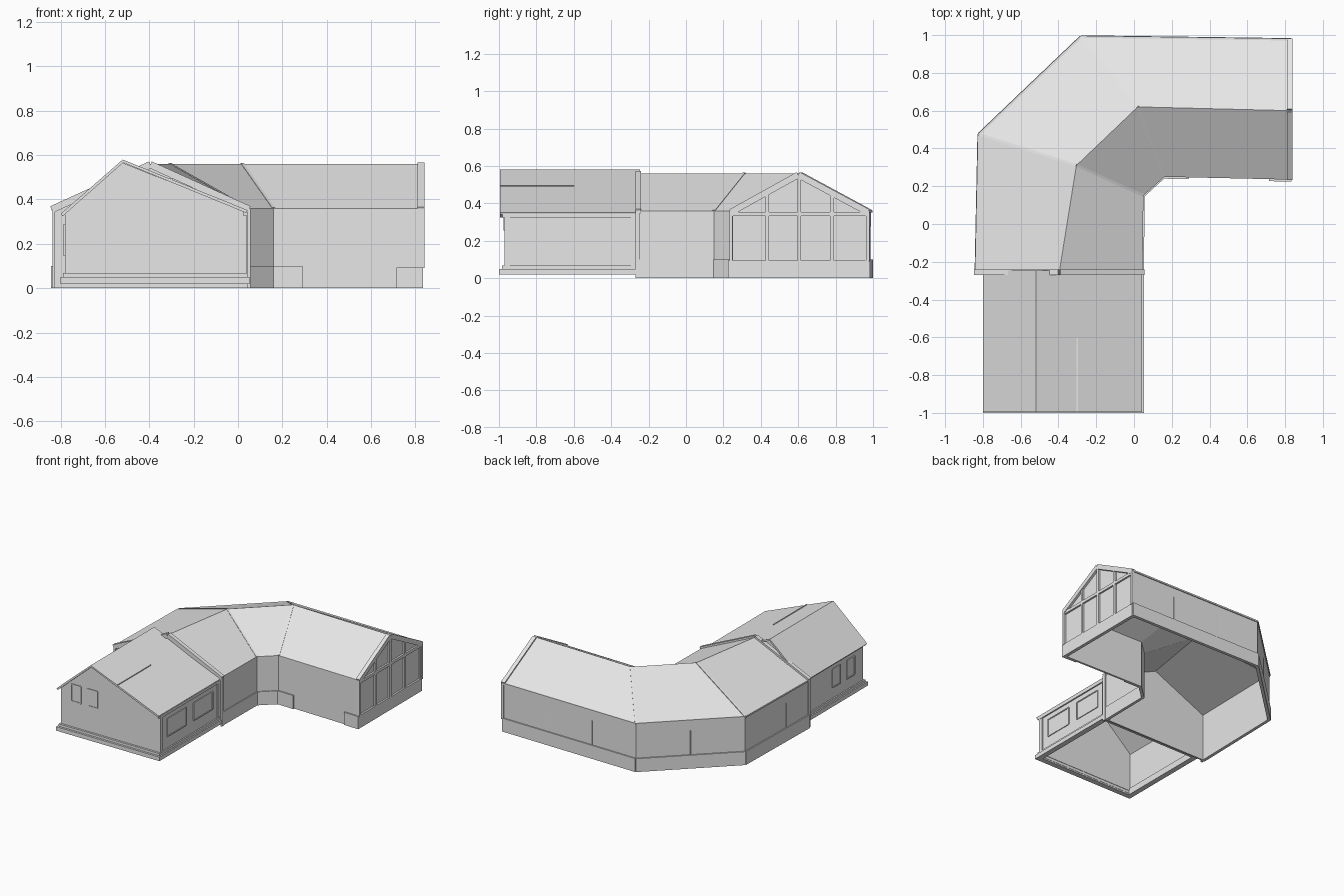
import bpy
from mathutils import Vector

cube = bpy.data.objects.get("Cube")
if cube:
    bpy.data.objects.remove(cube, do_unlink=True)

grey = bpy.data.materials.new("pale_grey")
grey.use_nodes = True
grey.diffuse_color = (0.8, 0.8, 0.8, 1)
grey.node_tree.nodes["Principled BSDF"].inputs["Base Color"].default_value = (0.8, 0.8, 0.8, 1)


def mesh(name, verts, faces, thick=0.0):
    me = bpy.data.meshes.new(name)
    me.from_pydata([tuple(v) for v in verts], [], faces)
    me.materials.append(grey)
    ob = bpy.data.objects.new(name, me)
    bpy.context.collection.objects.link(ob)
    if thick:
        mod = ob.modifiers.new("thickness", 'SOLIDIFY')
        mod.thickness = thick
        mod.offset = -1
    return ob


HEX = [(0, 3, 2, 1), (4, 5, 6, 7), (0, 1, 5, 4), (1, 2, 6, 5), (2, 3, 7, 6), (3, 0, 4, 7)]


def bar(name, p, q, w, h):
    """Box of width w and height h running from p to q."""
    p, q = Vector(p), Vector(q)
    d = (q - p).normalized()
    side = d.cross(Vector((0, 0, 1)))
    side = Vector((1, 0, 0)) if side.length < 0.01 else side.normalized()
    up = side.cross(d)
    corners = [side * a * w / 2 + up * b * h / 2 for a, b in ((-1, -1), (1, -1), (1, 1), (-1, 1))]
    return mesh(name, [e + c for e in (p, q) for c in corners], HEX)


def box(name, x0, x1, y0, y1, z0, z1):
    return mesh(name, [(x, y, z) for z in (z0, z1)
                       for x, y in ((x0, y0), (x1, y0), (x1, y1), (x0, y1))], HEX)


def ring(name, x0, x1, y0, y1, z0, z1, w):
    """Open rectangular skirting."""
    box(name + "_front", x0, x1, y0, y0 + w, z0, z1)
    box(name + "_back", x0, x1, y1 - w, y1, z0, z1)
    box(name + "_right", x0, x0 + w, y0 + w, y1 - w, z0, z1)
    box(name + "_left", x1 - w, x1, y0 + w, y1 - w, z0, z1)


def window(name, axis, at, out, a0, a1, z0, z1):
    """Framed window on a wall lying at one x or y coordinate."""
    def place(a, z, depth):
        return (at + out * depth, a, z) if axis == 'x' else (a, at + out * depth, z)
    loop = [(a0, z0), (a1, z0), (a1, z1), (a0, z1)]
    mesh(name + "_pane", [place(a, z, 0.002) for a, z in loop], [(0, 1, 2, 3)])
    for i in range(4):
        bar(name + "_frame", place(*loop[i], 0.002), place(*loop[(i + 1) % 4], 0.002), 0.008, 0.008)


# Bent main wing: outer wall, ridge and courtyard wall lines
EAVE, RIDGE = 0.36, 0.56
outer = [(-0.835, -0.25), (-0.82, 0.475), (-0.28, 0.99), (0.83, 0.975)]
ridge = [(-0.395, -0.25), (-0.305, 0.31), (0.02, 0.62), (0.83, 0.6)]
inner = [(0.045, -0.25), (0.05, 0.15), (0.16, 0.25), (0.83, 0.235)]


def at_z(points, z):
    return [Vector((x, y, z)) for x, y in points]


def strip(name, low, high, thick, flip):
    n = len(low)
    faces = [(i, i + 1, n + i + 1, n + i) for i in range(n - 1)]
    if flip:
        faces = [f[::-1] for f in faces]
    return mesh(name, low + high, faces, thick)


strip("outer_wall", at_z(outer, 0), at_z(outer, EAVE), 0.015, True)
strip("courtyard_wall", at_z(inner, 0), at_z(inner, EAVE), 0.015, False)
strip("outer_roof", at_z(outer, EAVE), at_z(ridge, RIDGE), 0.012, True)
strip("courtyard_roof", at_z(inner, EAVE), at_z(ridge, RIDGE), 0.012, False)

# Hip and ridge trim
for i in (1, 2):
    for side in (outer, inner):
        bar("hip_cap", at_z(side, EAVE)[i], at_z(ridge, RIDGE)[i], 0.014, 0.008)
for i in range(3):
    bar("eave_trim", at_z(outer, EAVE - 0.004)[i], at_z(outer, EAVE - 0.004)[i + 1], 0.014, 0.012)
    bar("plinth", at_z(outer, 0.05)[i], at_z(outer, 0.05)[i + 1], 0.018, 0.1)
for i in range(2):
    bar("courtyard_plinth", at_z(inner, 0.05)[i], at_z(inner, 0.05)[i + 1], 0.014, 0.1)
bar("courtyard_plinth_end", (0.16, 0.25, 0.05), (0.29, 0.247, 0.05), 0.02, 0.1)
bar("courtyard_plinth_corner", (0.715, 0.237, 0.047), (0.835, 0.234, 0.047), 0.02, 0.094)

# Thin upright joints on the outer walls
for a, b, steps in ((0, 1, (0.35, 0.7)), (1, 2, (0.5,)), (2, 3, (0.33, 0.67))):
    for t in steps:
        p = Vector(outer[a]).lerp(Vector(outer[b]), t)
        bar("wall_joint", (p.x, p.y, 0.1), (p.x, p.y, 0.28), 0.006, 0.006)

# End gables of the main wing, with raised edge boards
mesh("south_gable", [(-0.835, -0.25, 0), (0.045, -0.25, 0), (0.045, -0.25, EAVE),
                     (-0.395, -0.25, RIDGE), (-0.835, -0.25, EAVE)], [(0, 1, 2, 3, 4)], 0.012)
mesh("east_gable", [(0.822, 0.235, 0), (0.822, 0.975, 0), (0.822, 0.975, EAVE),
                    (0.822, 0.6, RIDGE), (0.822, 0.235, EAVE)], [(0, 1, 2, 3, 4)], 0.012)
for x in (-0.84, 0.05):
    bar("south_gable_board", (x, -0.255, EAVE - 0.005), (-0.395, -0.255, RIDGE - 0.003), 0.03, 0.032)
    bar("south_corner_post", (x * 0.99, -0.258, 0), (x * 0.99, -0.258, EAVE), 0.012, 0.025)
for y in (0.24, 0.973):
    bar("east_gable_board", (0.825, y, EAVE - 0.008), (0.825, 0.6, RIDGE - 0.008), 0.03, 0.034)
    bar("east_corner_post", (0.83, y, 0.09), (0.83, y, EAVE), 0.02, 0.016)

# Glazed east gable: bars over a recessed pane
box("gable_base", 0.815, 0.835, 0.235, 0.975, 0, 0.095)
bar("gable_crossbar", (0.826, 0.24, 0.342), (0.826, 0.97, 0.342), 0.018, 0.022)
for y, top in ((0.435, 0.455), (0.605, 0.54), (0.78, 0.455)):
    bar("gable_mullion", (0.826, y, 0.095), (0.826, y, top), 0.018, 0.02)

# Front annex: walls under an off-centre ridge
X0, X1, Y0, Y1 = -0.78, 0.032, -0.97, -0.26
profile = [(X0, 0.03), (X1, 0.03), (X1, 0.345), (-0.52, 0.565), (X0, 0.34)]
mesh("annex_front_wall", [(x, Y0, z) for x, z in profile], [(0, 1, 2, 3, 4)], 0.012)
mesh("annex_left_wall", [(X1, Y0, 0.03), (X1, Y1, 0.03), (X1, Y1, 0.345), (X1, Y0, 0.345)],
     [(0, 1, 2, 3)], 0.012)
mesh("annex_right_wall", [(X0, Y0, 0.03), (X0, Y1, 0.03), (X0, Y1, 0.34), (X0, Y0, 0.34)],
     [(3, 2, 1, 0)], 0.012)
roof_line = [(-0.8, 0.335), (-0.52, 0.58), (0.043, 0.352)]
mesh("annex_roof", [(x, y, z) for y in (-0.995, -0.245) for x, z in roof_line],
     [(0, 1, 4, 3), (1, 2, 5, 4)], -0.014).modifiers[0].offset = 1
bar("annex_roof_seam", (-0.3, -0.995, 0.492), (-0.3, -0.6, 0.492), 0.008, 0.008)

# Annex skirting, posts and eave beam
ring("annex_base", -0.8, 0.052, -1.0, -0.25, 0.02, 0.05, 0.04)
ring("annex_sill", -0.79, 0.042, -0.985, -0.25, 0.05, 0.068, 0.03)
box("annex_eave_beam", 0.025, 0.042, -0.98, -0.25, 0.325, 0.345)
for y in (-0.955, -0.28):
    box("annex_post", 0.025, 0.04, y - 0.015, y + 0.015, 0.06, 0.33)

# Annex windows
for y in (-0.88, -0.57):
    window("annex_left_window", 'x', X1, 1, y, y + 0.22, 0.155, 0.285)
for x in (-0.695, -0.56):
    window("annex_front_window", 'y', Y0, -1, x, x + 0.08, 0.26, 0.385)
for y in (-0.87, -0.7):
    window("annex_right_window", 'x', X0, -1, y, y + 0.09, 0.15, 0.285)
